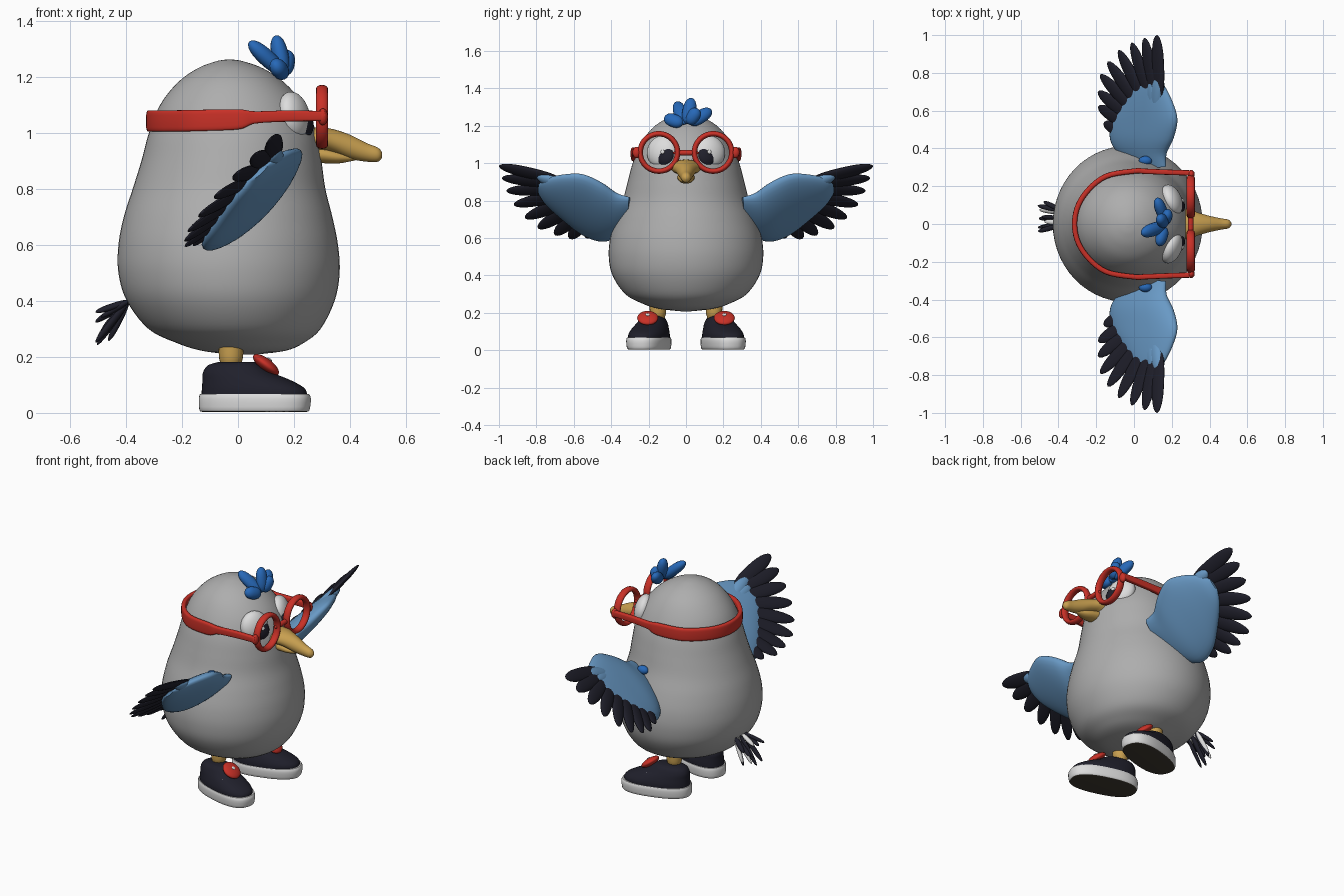
import bpy, bmesh, math, random
from mathutils import Vector

if "Cube" in bpy.data.objects:
    bpy.data.objects.remove(bpy.data.objects["Cube"])
random.seed(4)


def material(name, *rgb):
    m = bpy.data.materials.new(name)
    m.use_nodes = True
    m.diffuse_color = (*rgb, 1)
    m.node_tree.nodes["Principled BSDF"].inputs["Base Color"].default_value = (*rgb, 1)
    return m


GREY = material("body grey", .42, .42, .42)
WHITE = material("white", .72, .72, .72)
NAVY = material("dark navy", .014, .014, .024)
SKY = material("light blue", .14, .32, .56)
ROYAL = material("royal blue", .02, .14, .48)
RED = material("red", .58, .03, .02)
TAN = material("beak tan", .58, .35, .08)
BROWN = material("sole brown", .05, .042, .03)


def finish(ob, mat):
    ob.data.materials.append(mat)
    bpy.ops.object.select_all(action='DESELECT')
    ob.select_set(True)
    bpy.context.view_layer.objects.active = ob
    bpy.ops.object.shade_smooth_by_angle(angle=math.radians(50))
    return ob


def smooth(rows, k=5):
    """Catmull-Rom interpolation of rows of numbers."""
    pts = [Vector(r) for r in rows]
    out = []
    for i in range(len(pts) - 1):
        p0, p1, p2 = pts[max(i - 1, 0)], pts[i], pts[i + 1]
        p3 = pts[min(i + 2, len(pts) - 1)]
        for j in range(k):
            t = j / k
            out.append(p1 + (p2 - p0) * (t / 2)
                       + (p0 * 2 - p1 * 5 + p2 * 4 - p3) * (t * t / 2)
                       + (p1 * 3 - p0 - p2 * 3 + p3) * (t ** 3 / 2))
    return out + [pts[-1]]


def loft(name, rings, mat, n=32, power=2):
    """Skin rings given as (centre, half axis a, half axis b)."""
    bm = bmesh.new()
    loops = []
    for c, a, b in rings:
        loop = []
        for i in range(n):
            w = 2 * math.pi * i / n
            u, v = math.cos(w), math.sin(w)
            u = math.copysign(abs(u) ** (2 / power), u)
            v = math.copysign(abs(v) ** (2 / power), v)
            loop.append(bm.verts.new(c + a * u + b * v))
        loops.append(loop)
    for p, q in zip(loops, loops[1:]):
        for i in range(n):
            j = (i + 1) % n
            bm.faces.new((p[i], p[j], q[j], q[i]))
    bm.faces.new(loops[0])
    bm.faces.new(loops[-1])
    bmesh.ops.recalc_face_normals(bm, faces=bm.faces)
    me = bpy.data.meshes.new(name)
    bm.to_mesh(me)
    bm.free()
    ob = bpy.data.objects.new(name, me)
    bpy.context.collection.objects.link(ob)
    return finish(ob, mat)


def stack(name, rows, mat, k=5, n=40, power=2):
    """Horizontal rings from rows of z, back x, front x, half width."""
    return loft(name, [(Vector(((b + f) / 2, 0, z)), Vector(((f - b) / 2, 0, 0)), Vector((0, h, 0)))
                       for z, b, f, h in smooth(rows, k)], mat, n, power)


def lobe(name, p, q, width, thick, normal, mat):
    """Rounded feather shape from p to q."""
    p, q = Vector(p), Vector(q)
    side = (q - p).cross(normal).normalized()
    up = side.cross(q - p).normalized()
    rings = []
    for i in range(13):
        t = .5 - .5 * math.cos(math.pi * (.02 + .96 * i / 12))
        r = (1 - abs(2 * t - 1) ** 2.5) ** .5
        rings.append((p.lerp(q, t), side * width * r, up * thick * r))
    return loft(name, rings, mat, 16)


def ball(name, loc, scale, mat, rot=(0, 0, 0)):
    bpy.ops.mesh.primitive_uv_sphere_add(segments=28, ring_count=16, radius=1, location=loc, rotation=rot)
    ob = bpy.context.object
    ob.name = name
    ob.scale = scale
    return finish(ob, mat)


# Body and head
stack("body", [(.208, -.02, .06, .03), (.222, -.13, .17, .15), (.25, -.22, .235, .235),
               (.3, -.32, .295, .325), (.4, -.397, .345, .393), (.5, -.427, .363, .413),
               (.6, -.427, .357, .405), (.7, -.408, .337, .376), (.8, -.376, .312, .338),
               (.9, -.345, .298, .312), (1, -.318, .28, .285), (1.1, -.278, .235, .243),
               (1.18, -.215, .165, .187), (1.23, -.145, .09, .12), (1.255, -.08, .02, .055),
               (1.262, -.04, -.02, .01)], GREY, n=56)

# Beak
for part, rows in (
        ("upper_beak", [(.22, .965, .05, .08), (.29, .977, .042, .078), (.34, .97, .043, .06),
                        (.4, .95, .043, .043), (.46, .93, .033, .03), (.5, .922, .025, .023),
                        (.515, .921, .008, .008)]),
        ("lower_beak", [(.22, .93, .03, .05), (.3, .922, .03, .045), (.36, .913, .022, .035),
                        (.42, .91, .008, .01)])):
    loft(part, [(Vector((x, 0, z)), Vector((0, w, 0)), Vector((0, 0, h)))
                for x, z, h, w in smooth(rows)], TAN)

# Glasses strap around the head
half = [(.31, .27, 1.06, .018), (.18, .274, 1.06, .02), (.06, .279, 1.055, .022),
        (0, .28, 1.048, .036), (-.15, .252, 1.044, .038), (-.255, .165, 1.042, .038),
        (-.308, .06, 1.042, .038)]
path = smooth(half + [(x, -y, z, h) for x, y, z, h in reversed(half)])
rings = []
for i, p in enumerate(path):
    tangent = (path[min(i + 1, len(path) - 1)] - path[max(i - 1, 0)]).to_3d()
    out = tangent.cross(Vector((0, 0, 1))).normalized()
    rings.append((p.to_3d(), Vector((0, 0, p[3])), out * .014))
loft("glasses_strap", rings, RED, 20, 4)

# Bridge of the glasses
lobe("glasses_bridge", (.3, -.07, 1.055), (.3, .07, 1.055), .015, .015, Vector((1, 0, 0)), RED)

# Crest feathers
for i, tip in enumerate([(.12, .135, 1.285), (.135, .03, 1.348), (.04, -.05, 1.325),
                         (.13, -.115, 1.245), (.18, .065, 1.29)]):
    lobe(f"crest_feather_{i}", (.165, tip[1] * .15, 1.21), tip, .036, .03, Vector((1, 0, .3)), ROYAL)

# Tail tuft
for i in range(11):
    y = random.uniform(-.05, .11)
    tip = (random.uniform(-.515, -.45), y + random.uniform(-.03, .03), random.uniform(.23, .37))
    lobe(f"tail_feather_{i}", (-.39, .03 + (y - .03) * .7, .4), tip, .014, .011,
         Vector((1, 0, 1)), WHITE if i % 3 == 2 else NAVY)


for side, s in (("left", 1), ("right", -1)):
    # Rims, hinge and eye
    bpy.ops.mesh.primitive_torus_add(major_radius=.1, minor_radius=.0145, major_segments=40,
                                     minor_segments=12, location=(.3, s * .145, 1.057),
                                     rotation=(0, math.pi / 2, 0))
    rim = bpy.context.object
    rim.name = f"glasses_rim_{side}"
    rim.scale.z = 1.5
    finish(rim, RED)
    ball(f"glasses_hinge_{side}", (.303, s * .264, 1.057), (.018, .022, .03), RED)
    turn = (0, -.2, s * .4)
    ball(f"eye_{side}", (.2, s * .128, 1.06), (.05, .085, .088), WHITE, turn)
    ball(f"pupil_{side}", (.238, s * .112, 1.038), (.026, .05, .052), NAVY, turn)
    ball(f"eye_glint_{side}", (.259, s * .125, 1.06), (.006, .011, .011), WHITE, turn)

    # Wing lies in one tilted plane, addressed by span y and height z
    def on_wing(y, z):
        return Vector((-.654 - .285 * y + 1.077 * z, s * y, z))

    face = Vector((1, s * .285, -1.077)).normalized()
    wing = [(.3, .83, .68, .03), (.37, .85, .62, .05), (.45, .905, .6, .06), (.55, .95, .635, .055),
            (.65, .95, .71, .045), (.74, .93, .79, .03), (.785, .9, .85, .008)]
    loft(f"wing_{side}", [(on_wing(y, (t + b) / 2) + face * .02, (on_wing(y, t) - on_wing(y, b)) / 2,
                           face * d) for y, t, b, d in smooth(wing)], SKY)
    ball(f"shoulder_spot_{side}", (.06, s * .335, .8), (.035, .025, .025), ROYAL)

    # Dark flight feathers and blue covert feathers
    tips = [(1, .985), (.985, .92), (.96, .85), (.92, .775), (.86, .705), (.79, .65),
            (.7, .615), (.62, .595), (.53, .598)]
    for i, (y, z) in enumerate(tips):
        t = i / (len(tips) - 1)
        root = on_wing(.66 - .2 * t, .905 - .15 * t)
        tip = on_wing(y, z)
        lobe(f"flight_feather_{side}_{i}", root, tip, .042, .015, face, NAVY)
        lobe(f"covert_feather_{side}_{i}", root.lerp(on_wing(.45, .8), .5) + face * .01,
             root.lerp(tip, .4) + face * .008, .043, .03, face, SKY)

    # Leg
    stack(f"leg_{side}", [(.13, -.062, .01, .036), (.17, -.062, .01, .036), (.2, -.068, .018, .043),
                          (.26, -.07, .02, .045)], TAN, n=20).location.y = s * .15

    # Shoe
    shoe = [
        stack(f"shoe_upper_{side}", [(.05, -.165, .222, .098), (.085, -.162, .215, .097),
                                     (.115, -.16, .165, .088), (.145, -.158, .09, .075),
                                     (.17, -.14, .05, .06), (.182, -.1, .03, .04)],
              NAVY, power=2.3),
        stack(f"shoe_sole_{side}", [(.004, -.16, .22, .09), (.01, -.17, .23, .1),
                                    (.05, -.172, .235, .104), (.068, -.168, .228, .1)],
              WHITE, k=3, power=2.5)]
    sole = shoe[1].data
    sole.materials.append(BROWN)
    for f in sole.polygons:
        if f.normal.z < -.8:
            f.material_index = 1
    for ob in shoe:
        ob.location = (.03, s * .19, 0)
        ob.rotation_euler.z = s * .28

    # Round ornament and laces on the shoe
    tilt = (0, .65, 0)
    ball(f"shoe_button_{side}", (.1, s * .205, .172), (.056, .056, .022), RED, tilt)
    ball(f"shoe_button_dot_{side}", (.113, s * .205, .19), (.011, .011, .004), WHITE, tilt)
    for i in range(2):
        x = .1 + .035 * i
        lobe(f"shoe_lace_{side}_{i}", (x, s * .15, .135 - .018 * i), (x - .02, s * .27, .135 - .018 * i),
             .006, .006, Vector((0, 0, 1)), WHITE)
